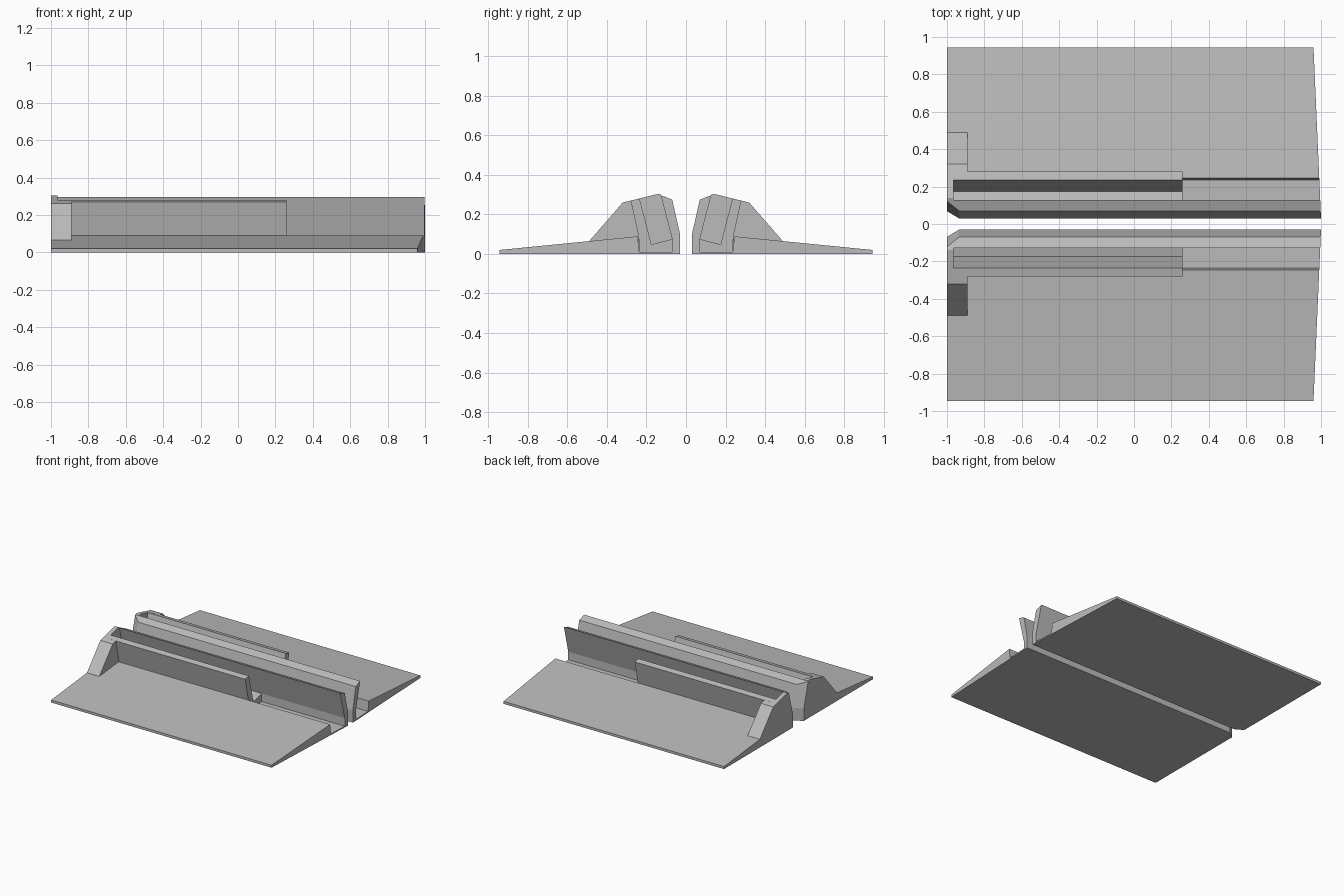
import bpy
import bmesh

cube = bpy.data.objects.get("Cube")
if cube:
    bpy.data.objects.remove(cube, do_unlink=True)

grey = bpy.data.materials.new("plain grey")
grey.use_nodes = True
colour = (0.5, 0.5, 0.5, 1)
grey.diffuse_color = colour
grey.node_tree.nodes["Principled BSDF"].inputs["Base Color"].default_value = colour


def skewed_end(y):
    """The far end is cut slightly out of square."""
    return 1 - 0.044 * (y - 0.03)


def loft(name, stations):
    """Join matching (y, z) outlines; x is a number or a function of y."""
    bm = bmesh.new()
    rings = []
    for x, outline in stations:
        rings.append([bm.verts.new((x(y) if callable(x) else x, y, z))
                      for y, z in outline])
    count = len(rings[0])
    for a, b in zip(rings, rings[1:]):
        for i in range(count):
            j = (i + 1) % count
            bm.faces.new((a[i], a[j], b[j], b[i]))
    bm.faces.new(rings[0])
    bm.faces.new(rings[-1])
    bmesh.ops.recalc_face_normals(bm, faces=bm.faces)
    mesh = bpy.data.meshes.new(name)
    bm.to_mesh(mesh)
    bm.free()
    mesh.materials.append(grey)
    obj = bpy.data.objects.new(name, mesh)
    bpy.context.collection.objects.link(obj)
    # Mirrored half on the other side of the central gap
    mirror = obj.modifiers.new("Mirror", 'MIRROR')
    mirror.use_axis = (False, True, False)
    mirror.use_mirror_merge = False
    return obj


def extrude(name, start, end, outline):
    return loft(name, [(start, outline), (end, outline)])


# Broad sloping base and thin floor beside the wall
extrude("ramp", -1, skewed_end,
        [(0.235, 0), (0.245, 0.089), (0.945, 0.02), (0.945, 0)])
extrude("floor_strip", -1, skewed_end,
        [(0.07, 0), (0.07, 0.01), (0.235, 0.01), (0.235, 0)])

# Leaning inner wall, with its entry corner cut back
outer_side = [(0.128, 0.297), (0.07, 0.075), (0.07, 0)]
wall = [(0.03, 0), (0.03, 0.1), (0.07, 0.275)] + outer_side
entry = [(0.069, 0), (0.069, 0.1), (0.122, 0.295)] + outer_side
loft("guide_wall", [(-1, entry), (-0.935, wall), (skewed_end, wall)])

# Slot floor and the shorter outer rail
extrude("slot_rail", -0.97, 0.26,
        [(0.07, 0.01), (0.07, 0.075), (0.175, 0.048), (0.235, 0.28),
         (0.28, 0.27), (0.24, 0.089), (0.235, 0.01)])

# Closed end of the slot and its outer brace
extrude("end_stop", -1, -0.965,
        [(0.07, 0), (0.07, 0.075), (0.126, 0.299), (0.14, 0.304),
         (0.27, 0.272), (0.25, 0)])
extrude("end_brace", -1, -0.89,
        [(0.24, 0.06), (0.25, 0.277), (0.32, 0.26), (0.49, 0.065), (0.49, 0.05)])
